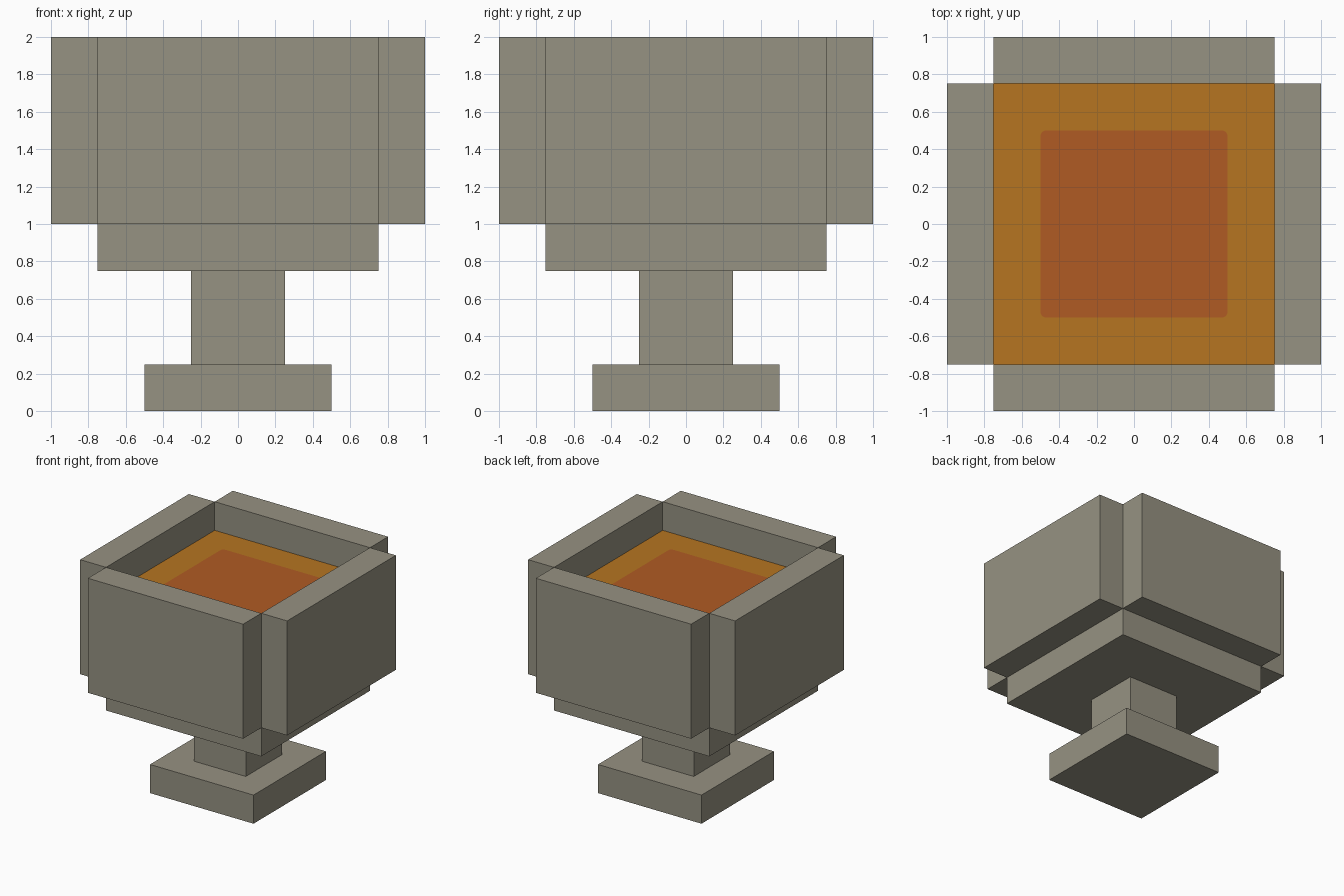
import bpy, bmesh, math
from mathutils import Vector

cube = bpy.data.objects.get("Cube")
if cube:
    bpy.data.objects.remove(cube, do_unlink=True)


def srgb(*rgb):
    """Convert 8-bit display values to a linear colour."""
    return [((c / 255 + 0.055) / 1.055) ** 2.4 for c in rgb] + [1.0]


def material(name, colour):
    mat = bpy.data.materials.new(name)
    mat.use_nodes = True
    mat.diffuse_color = colour
    bsdf = mat.node_tree.nodes["Principled BSDF"]
    bsdf.inputs["Base Color"].default_value = colour
    bsdf.inputs["Roughness"].default_value = 0.9
    return mat


stone = material("warm grey stone", srgb(150, 146, 130))
amber = material("amber orange", srgb(182, 117, 33))
ember = material("ember red orange", srgb(176, 91, 35))


def finish(name, bm, mats):
    mesh = bpy.data.meshes.new(name)
    bm.to_mesh(mesh)
    bm.free()
    for mat in mats:
        mesh.materials.append(mat)
    obj = bpy.data.objects.new(name, mesh)
    bpy.context.collection.objects.link(obj)
    return obj


def block(name, size, bottom, x=0, y=0):
    """Box standing on the height given by bottom."""
    bm = bmesh.new()
    bmesh.ops.create_cube(bm, size=1)
    bmesh.ops.scale(bm, vec=size, verts=bm.verts)
    bmesh.ops.translate(bm, vec=(x, y, bottom + size[2] / 2), verts=bm.verts)
    return finish(name, bm, [stone])


def rounded_square(half, radius, z, steps=4):
    """Points around a square, anticlockwise; radius 0 gives sharp corners."""
    points = []
    for quarter in range(4):
        middle = math.pi / 4 + quarter * math.pi / 2
        cx = math.copysign(half - radius, math.cos(middle))
        cy = math.copysign(half - radius, math.sin(middle))
        for i in range(steps + 1 if radius else 1):
            a = quarter * math.pi / 2 + i / steps * math.pi / 2
            points.append(Vector((cx + radius * math.cos(a), cy + radius * math.sin(a), z)))
    return points


# Foot, stem and bowl floor
block("foot", (1, 1, 0.25), 0)
block("stem", (0.5, 0.5, 0.5), 0.25)
block("bowl_floor", (1.5, 1.5, 0.25), 0.75)

# Four bowl walls, touching only along their inner corners
for side in (-1, 1):
    block("left_wall" if side > 0 else "right_wall", (0.25, 1.5, 1), 1, x=side * 0.875)
    block("back_wall" if side > 0 else "front_wall", (1.5, 0.25, 1), 1, y=side * 0.875)

# Glowing fill: amber border with a rounded ember patch cut into it
bm = bmesh.new()
loops = []
for half, radius in ((0.75, 0), (0.5, 0.03)):
    loops.append([bm.verts.new(p) for p in rounded_square(half, radius, 1.75)])
edges = [bm.edges.new((a, b)) for ring in loops for a, b in zip(ring, ring[1:] + ring[:1])]
bmesh.ops.triangle_fill(bm, edges=edges, use_beauty=True, normal=(0, 0, 1))
patch = bm.faces.new(loops[1])
patch.material_index = 1
for face in bm.faces:
    face.normal_update()
    if face.normal.z < 0:
        face.normal_flip()
finish("glowing_fill", bm, [amber, ember])
